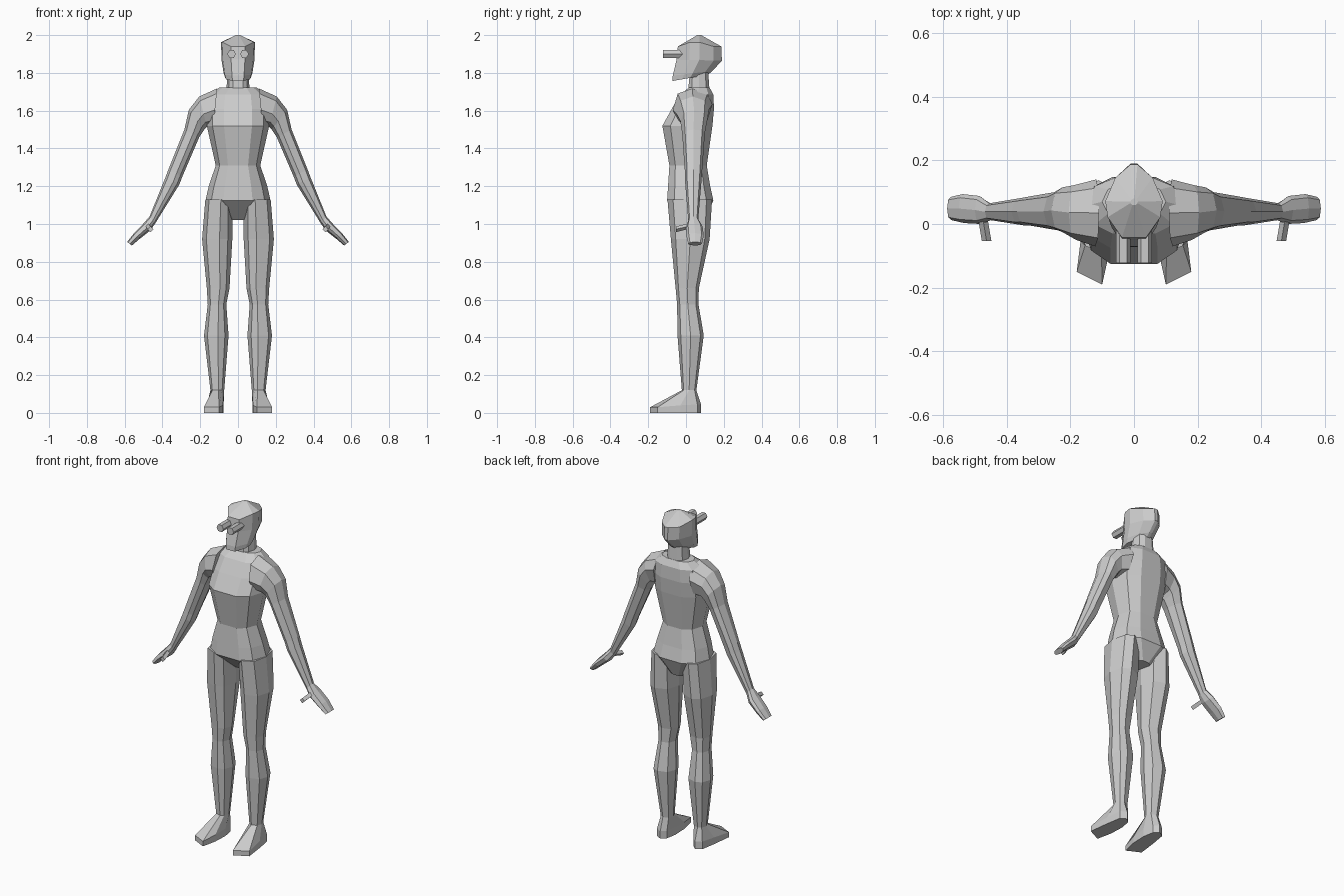
import bpy, bmesh, math
from mathutils import Vector

grey = bpy.data.materials.new("plain grey")
grey.diffuse_color = (0.6, 0.6, 0.6, 1)


def loft(name, rings, side=1):
    """Skin a list of equal-length rings, cap both ends; side=-1 mirrors in x."""
    bm = bmesh.new()
    vs = [[bm.verts.new((p[0] * side, p[1], p[2])) for p in r] for r in rings]
    n = len(vs[0])
    for a, b in zip(vs, vs[1:]):
        for i in range(n):
            j = (i + 1) % n
            bm.faces.new((a[i], a[j], b[j], b[i]))
    bm.faces.new(vs[0])
    bm.faces.new(vs[-1])
    bmesh.ops.recalc_face_normals(bm, faces=bm.faces)
    me = bpy.data.meshes.new(name)
    bm.to_mesh(me)
    bm.free()
    me.materials.append(grey)
    ob = bpy.data.objects.new(name, me)
    bpy.context.collection.objects.link(ob)
    return ob


# Half outline of a body section: (x fraction, y fraction from front 0 to back 1)
BODY = [(.45, 0), (.82, .16), (1, .5), (.82, .85), (.4, 1)]
HEAD = [(.42, 0), (.92, .28), (1, .5), (.65, .82), (.12, 1)]
# Octagon used by the limbs
OCT = [(1, 0), (.72, .75), (.15, 1), (-.7, .75), (-1, 0), (-.7, -.75), (-.15, -1), (.72, -.75)]


def section(half, hx, yf, yb, zf, zb):
    right = [(u * hx, yf + v * (yb - yf), zf + v * (zb - zf)) for u, v in half]
    return right + [(-x, y, z) for x, y, z in reversed(right)]


# Torso, with the wedge between the legs at its lower end
torso = [(1.02, .05, .01, .10), (1.125, .172, -.10, .145), (1.20, .155, -.095, .128),
         (1.31, .118, -.088, .11), (1.52, .165, -.125, .14), (1.61, .165, -.075, .148),
         (1.685, .15, -.03, .145), (1.722, .10, .015, .125)]
loft("torso", [section(BODY, hx, f, b, z, z) for z, hx, f, b in torso])

# Neck
loft("neck", [section(BODY, .062, .01, .125, 1.69, 1.70),
              section(BODY, .055, .02, .115, 1.80, 1.84)])

# Head: slanted jaw, flat sides, low peaked crown
head = [(.068, -.072, .115, 1.757, 1.79), (.076, -.07, .14, 1.785, 1.81),
        (.087, -.05, .19, 1.87, 1.865), (.09, -.043, .187, 1.94, 1.94),
        (.012, .06, .08, 2.0, 2.0)]
rings = [section(HEAD, *h) for h in head]
rings[3] = [(x, y, z + (.022 if abs(x) > .08 else 0)) for x, y, z in rings[3]]
loft("head", rings)

# Limb data
arm = [  # outer (x, z), inner (x, z), front y, back y
    ((.11, 1.718), (.13, 1.52), -.07, .14),
    ((.205, 1.675), (.165, 1.515), -.05, .122),
    ((.26, 1.605), (.178, 1.50), -.03, .115),
    ((.284, 1.50), (.205, 1.46), -.02, .10),
    ((.368, 1.29), (.295, 1.25), -.005, .085),
    ((.385, 1.245), (.31, 1.21), -.005, .082),
    ((.468, 1.04), (.437, 1.005), .012, .065)]
hand = [
    ((.468, 1.04), (.437, 1.005), .012, .065),
    ((.50, 1.003), (.465, .965), .0, .088),
    ((.55, .952), (.522, .92), .003, .094),
    ((.587, .905), (.562, .886), .012, .085)]
leg = [  # z, inner x, outer x, front y, back y
    (1.13, .03, .173, -.098, .138), (.92, .03, .19, -.08, .125),
    (.66, .045, .165, -.055, .068), (.575, .062, .16, -.047, .066),
    (.41, .05, .18, -.045, .094), (.12, .073, .146, -.022, .055)]
foot = [(.165, -.03, .04), (.15, .06, .045), (.115, .08, .045), (.088, .055, .045),
        (.076, -.01, .045), (.08, -.10, .04), (.10, -.19, .03), (.18, -.15, .03)]


def limb_ring(outer, inner, yf, yb):
    o, i = Vector((outer[0], 0, outer[1])), Vector((inner[0], 0, inner[1]))
    c, d = (o + i) / 2, (o - i) / 2
    return [c + d * u + Vector((0, (yf + yb) / 2 + v * (yb - yf) / 2, 0)) for u, v in OCT]


def leg_ring(z, xi, xo, yf, yb):
    return limb_ring((xo, z), (xi, z), yf, yb)


for side, word in ((1, "left"), (-1, "right")):
    loft(word + "_arm", [limb_ring(*r) for r in arm], side)
    loft(word + "_hand", [limb_ring(*r) for r in hand], side)
    # Thumb: short square peg pointing forward
    loft(word + "_thumb", [
        [(x + dx, y, z + dz) for dx, dz in ((-.015, 0), (0, -.015), (.015, 0), (0, .015))]
        for x, y, z in ((.478, .03, .992), (.472, 0, .985), (.463, -.053, .972))], side)
    loft(word + "_leg", [leg_ring(*r) for r in leg], side)
    # Foot: ankle flaring out to a slanted toe
    sole = [(x, y, 0) for x, y, z in foot]
    loft(word + "_foot", [leg_ring(*leg[-1]), foot, sole], side)
    # Eye: hexagonal tube standing out from the face
    loft(word + "_eye_tube", [
        [(.034 + .023 * math.cos(k * math.pi / 3), y, 1.9 + .023 * math.sin(k * math.pi / 3))
         for k in range(6)] for y in (-.122, -.01)], side)
